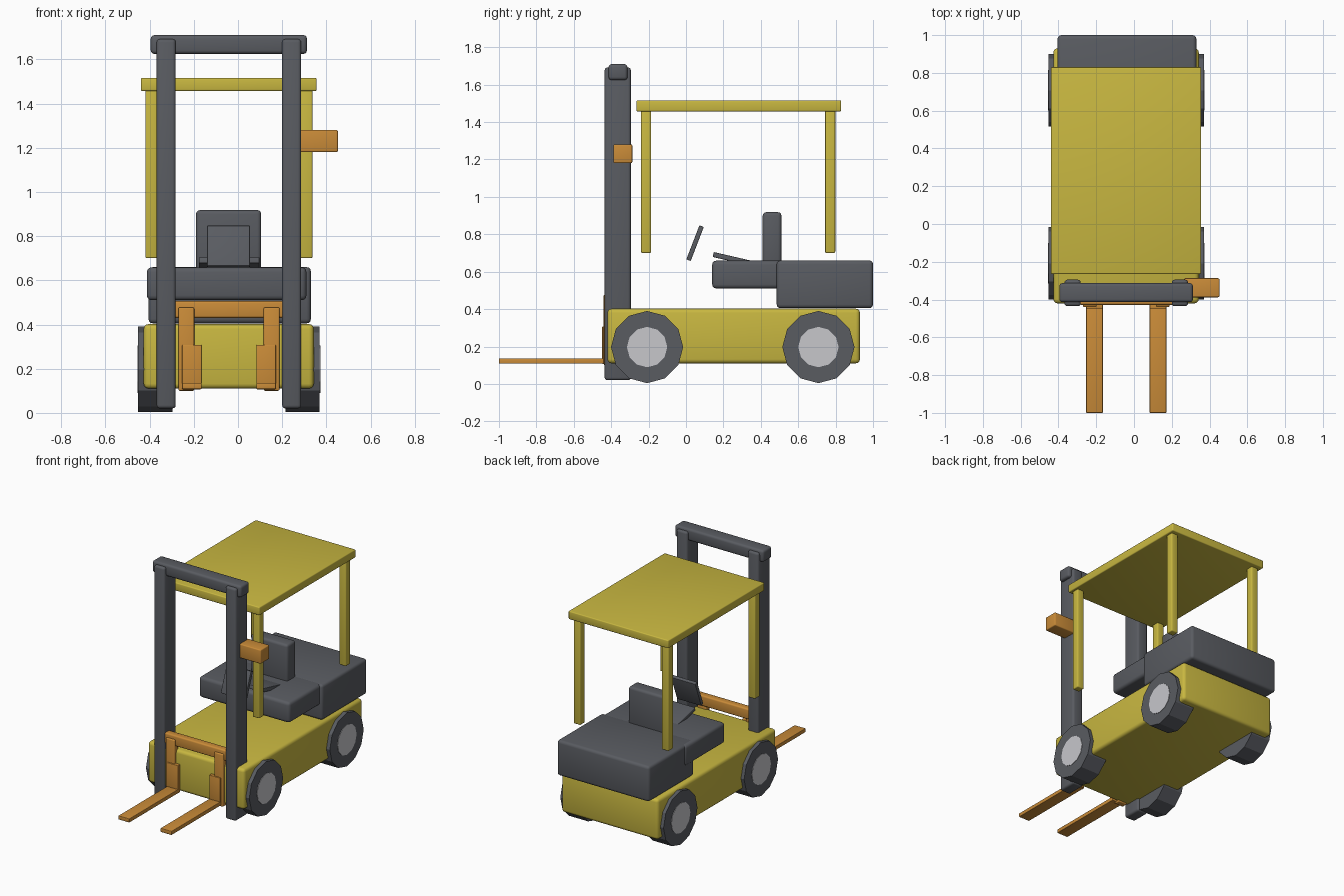
import bpy, bmesh, math
from mathutils import Matrix, Vector

if "Cube" in bpy.data.objects:
    bpy.data.objects.remove(bpy.data.objects["Cube"])


def material(name, rgb):
    m = bpy.data.materials.new(name)
    m.diffuse_color = (*rgb, 1)
    m.use_nodes = True
    m.node_tree.nodes["Principled BSDF"].inputs["Base Color"].default_value = m.diffuse_color
    return m


YELLOW = material("yellow paint", (0.58, 0.475, 0.052))
GREY = material("dark grey", (0.10, 0.106, 0.12))
ORANGE = material("orange", (0.59, 0.26, 0.04))
SILVER = material("light grey", (0.57, 0.57, 0.60))


def add_object(name, bm, mat, smooth=True):
    bmesh.ops.recalc_face_normals(bm, faces=bm.faces)
    mesh = bpy.data.meshes.new(name)
    bm.to_mesh(mesh)
    bm.free()
    mesh.materials.append(mat)
    ob = bpy.data.objects.new(name, mesh)
    bpy.context.collection.objects.link(ob)
    if smooth:
        bpy.ops.object.select_all(action='DESELECT')
        ob.select_set(True)
        bpy.context.view_layer.objects.active = ob
        bpy.ops.object.shade_smooth_by_angle(angle=math.radians(40))
    return ob


def box(name, x, y, z, mat, bevel=0.01, tilt=0.0):
    """Rounded box from (min, max) ranges, tilted about its own x axis."""
    size = [r[1] - r[0] for r in (x, y, z)]
    mid = Vector([(r[0] + r[1]) / 2 for r in (x, y, z)])
    bm = bmesh.new()
    bmesh.ops.create_cube(bm, size=1)
    bmesh.ops.scale(bm, vec=size, verts=bm.verts)
    bmesh.ops.bevel(bm, geom=bm.edges[:], offset=bevel, segments=3,
                    profile=0.5, affect='EDGES')
    bm.transform(Matrix.Translation(mid) @ Matrix.Rotation(tilt, 4, 'X'))
    return add_object(name, bm, mat)


def disc(name, x0, x1, y, z, radius, mat):
    """Twelve-sided cylinder lying along x."""
    bm = bmesh.new()
    bmesh.ops.create_cone(bm, cap_ends=True, segments=12, radius1=radius,
                          radius2=radius, depth=abs(x1 - x0))
    bm.transform(Matrix.Translation(((x0 + x1) / 2, y, z))
                 @ Matrix.Rotation(math.pi / 2, 4, 'Y'))
    return add_object(name, bm, mat, smooth=False)


CX = -0.041  # centre line of the truck

# Chassis, counterweight and seat base
box("chassis", (-0.427, 0.343), (-0.42, 0.93), (0.11, 0.402), YELLOW, 0.022)
box("counterweight", (-0.405, 0.33), (0.485, 1.0), (0.405, 0.66), GREY, 0.02)
box("seat_base", (-0.413, 0.31), (0.14, 0.60), (0.51, 0.659), GREY, 0.022)

# Seat and controls
box("seat_back", (-0.19, 0.105), (0.41, 0.51), (0.62, 0.918), GREY, 0.018)
box("seat_cushion", (-0.177, 0.097), (0.142, 0.412), (0.648, 0.675), GREY, 0.004,
    tilt=math.radians(-13))
box("steering_panel", (-0.14, 0.054), (0.036, 0.061), (0.655, 0.85), GREY, 0.003,
    tilt=math.radians(-21))

# Wheels with hub plates
for side, s in (("left", -1), ("right", 1)):
    for end, y in (("front", -0.208), ("rear", 0.708)):
        outer = CX + s * 0.411
        disc(f"wheel_{end}_{side}", CX + s * 0.256, outer, y, 0.197, 0.193, GREY)
        disc(f"hub_{end}_{side}", outer - s * 0.003, outer + s * 0.003, y, 0.197,
             0.108, SILVER)

# Overhead guard
box("roof", (-0.44, 0.356), (-0.265, 0.83), (1.457, 1.516), YELLOW, 0.007)
for side, s in (("left", -1), ("right", 1)):
    for end, y in (("front", -0.213), ("rear", 0.771)):
        x = CX + s * 0.351
        box(f"roof_post_{end}_{side}", (x - 0.027, x + 0.027),
            (y - 0.027, y + 0.027), (0.70, 1.47), YELLOW, 0.007)

# Mast
for side, s in (("left", -1), ("right", 1)):
    x = CX + s * 0.284
    box(f"mast_post_{side}", (x - 0.043, x + 0.043), (-0.435, -0.295),
        (0.02, 1.692), GREY, 0.015)
box("mast_crossbar", (-0.395, 0.312), (-0.414, -0.313), (1.625, 1.71), GREY, 0.016)
box("mast_side_box", (0.265, 0.452), (-0.388, -0.287), (1.18, 1.281), ORANGE, 0.007)

# Fork carriage and forks
box("carriage_bar", (-0.29, 0.21), (-0.428, -0.375), (0.43, 0.506), ORANGE, 0.01)
for side, s in (("left", -1), ("right", 1)):
    xu = CX + s * 0.193
    xf = CX + s * 0.168
    box(f"fork_upright_{side}", (xu - 0.036, xu + 0.036), (-0.44, -0.395),
        (0.10, 0.478), ORANGE, 0.007)
    box(f"fork_shank_{side}", (xf - 0.044, xf + 0.044), (-0.448, -0.42),
        (0.107, 0.308), ORANGE, 0.004)
    box(f"fork_blade_{side}", (xf - 0.044, xf + 0.044), (-1.0, -0.425),
        (0.108, 0.136), ORANGE, 0.004)
